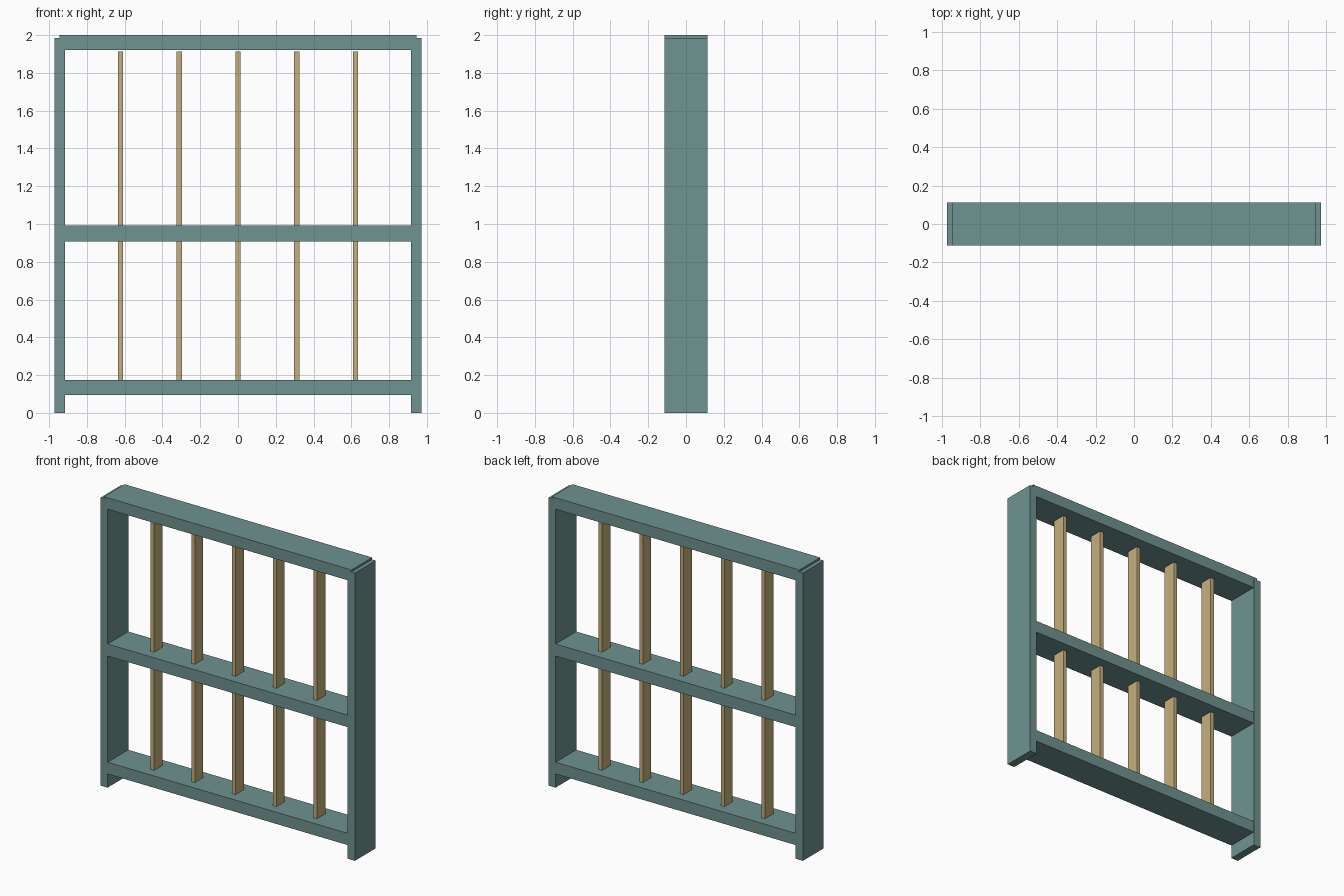
import bpy

cube = bpy.data.objects.get("Cube")
if cube:
    bpy.data.objects.remove(cube, do_unlink=True)


def make_material(name, rgb):
    mat = bpy.data.materials.new(name)
    mat.use_nodes = True
    mat.diffuse_color = (*rgb, 1)
    mat.node_tree.nodes["Principled BSDF"].inputs["Base Color"].default_value = (*rgb, 1)
    return mat


def box(name, center_x, width, depth, bottom, top, mat):
    """Box centred on y = 0, given by its x centre and its z range."""
    bpy.ops.mesh.primitive_cube_add(size=1, location=(center_x, 0, (bottom + top) / 2))
    obj = bpy.context.object
    obj.name = name
    obj.scale = (width, depth, top - bottom)
    bpy.ops.object.transform_apply(location=False, rotation=False, scale=True)
    obj.data.materials.append(mat)
    return obj


teal = make_material("muted_teal_paint", (0.156, 0.292, 0.28))
tan = make_material("pale_wood", (0.55, 0.43, 0.205))

DEPTH = 0.226

# Side posts, standing slightly below the top of the top rail
for side, sign in (("left", 1), ("right", -1)):
    box(f"{side}_post", sign * 0.944, 0.055, DEPTH, 0, 1.986, teal)

# Horizontal rails, let into the posts
for name, bottom, top in (("bottom_rail", 0.094, 0.175),
                          ("middle_rail", 0.908, 0.991),
                          ("top_rail", 1.921, 2.0)):
    box(name, 0, 1.89, DEPTH - 0.001, bottom, top, teal)

# Upright slats, passing through the middle rail and stopping just under the top
for i in range(5):
    box(f"slat_{i + 1}", (i - 2) * 0.311, 0.027, 0.092, 0.17, 1.912, tan)
